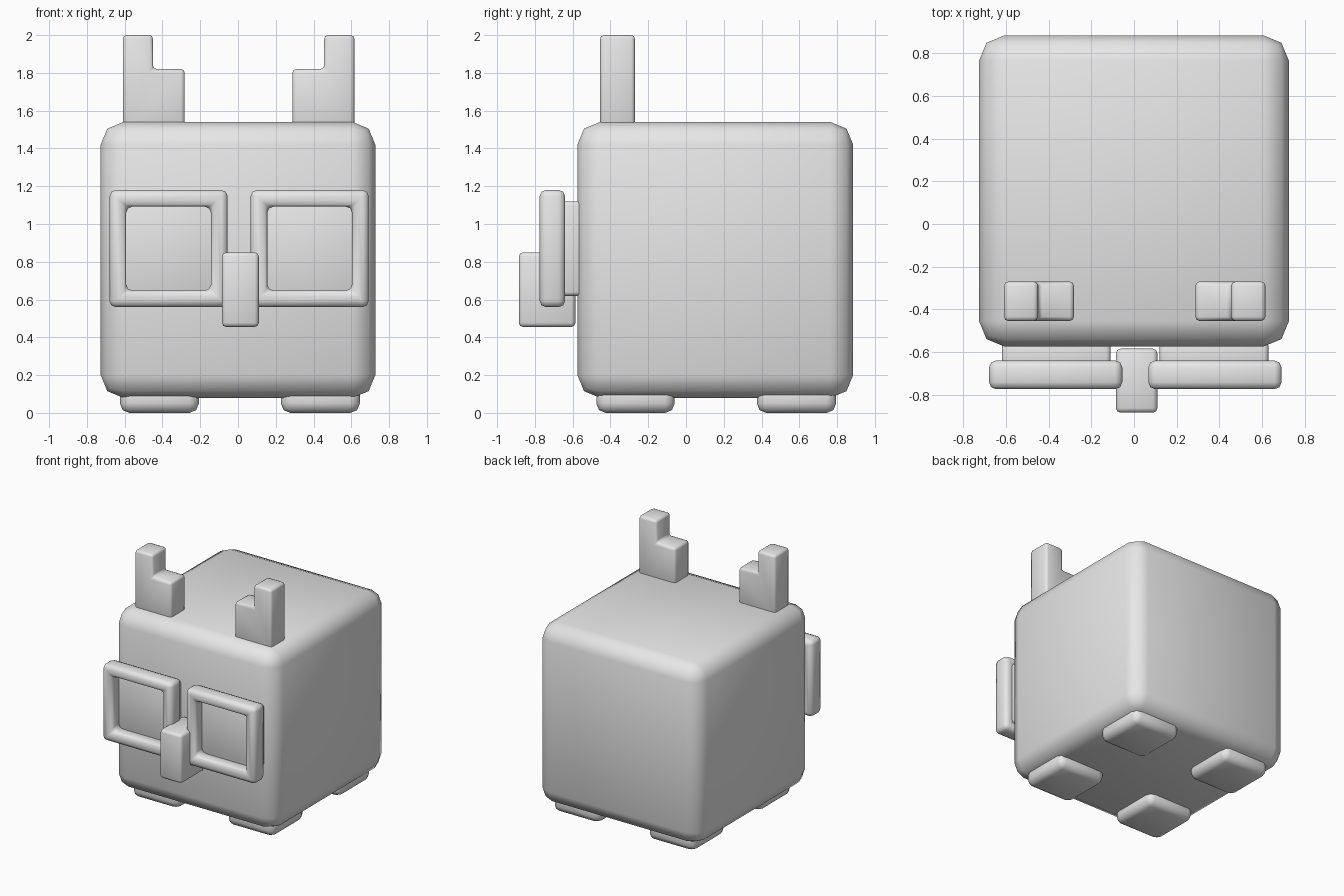
import bpy
import bmesh

cube = bpy.data.objects.get("Cube")
if cube:
    bpy.data.objects.remove(cube, do_unlink=True)

grey = bpy.data.materials.new("plain_grey")
grey.use_nodes = True
GREY = (0.8, 0.8, 0.8, 1)
grey.diffuse_color = GREY
grey.node_tree.nodes["Principled BSDF"].inputs["Base Color"].default_value = GREY


def finish(name, bm, bevel, segments):
    """Turn a bmesh into a smooth, bevelled object."""
    bmesh.ops.recalc_face_normals(bm, faces=bm.faces[:])
    for face in bm.faces:
        face.smooth = True
    mesh = bpy.data.meshes.new(name)
    bm.to_mesh(mesh)
    bm.free()
    mesh.materials.append(grey)
    obj = bpy.data.objects.new(name, mesh)
    bpy.context.collection.objects.link(obj)
    mod = obj.modifiers.new("soft_edges", "BEVEL")
    mod.width = bevel
    mod.segments = segments
    mod.limit_method = "ANGLE"
    return obj


def box(name, x, y, z, bevel, segments=2):
    bm = bmesh.new()
    bmesh.ops.create_cube(bm, size=1)
    for v in bm.verts:
        v.co = [r[0] if c < 0 else r[1] for c, r in zip(v.co, (x, y, z))]
    return finish(name, bm, bevel, segments)


def slab(name, outline, y, bevel, segments=2):
    """Extrude an x-z outline along y."""
    bm = bmesh.new()
    face = bm.faces.new([bm.verts.new((px, y[0], pz)) for px, pz in outline])
    ext = bmesh.ops.extrude_face_region(bm, geom=[face], use_keep_orig=True)
    for v in ext["geom"]:
        if isinstance(v, bmesh.types.BMVert):
            v.co.y = y[1]
    return finish(name, bm, bevel, segments)


def frame(name, x, y, z, border, bevel):
    """Square ring with an open middle."""
    bm = bmesh.new()

    def loop(depth, inset):
        a, b, c, d = x[0] + inset, x[1] - inset, z[0] + inset, z[1] - inset
        return [bm.verts.new((px, depth, pz)) for px, pz in ((a, c), (b, c), (b, d), (a, d))]

    loops = [loop(y[0], 0), loop(y[0], border), loop(y[1], border), loop(y[1], 0)]
    for k in range(4):
        p, q = loops[k], loops[(k + 1) % 4]
        for i in range(4):
            j = (i + 1) % 4
            bm.faces.new((p[i], p[j], q[j], q[i]))
    return finish(name, bm, bevel, 2)


def span(side, centre, inner, outer):
    return sorted((centre + side * inner, centre + side * outer))


# Head-shaped body and nose
box("body", (-0.727, 0.727), (-0.575, 0.885), (0.08, 1.54), 0.12)
box("nose", (-0.085, 0.11), (-0.885, -0.585), (0.455, 0.85), 0.022)

for side, word in ((-1, "right"), (1, "left")):
    # Stepped ears
    ear = [(0.285, 1.48), (0.613, 1.48), (0.613, 2.0), (0.453, 2.0), (0.453, 1.82), (0.285, 1.82)]
    slab(word + "_ear", [(0.003 + side * px, pz) for px, pz in ear], (-0.455, -0.27), 0.02)

    # Eye blocks and the rims around them
    box(word + "_eye", span(side, 0.005, 0.115, 0.625), (-0.68, -0.55), (0.62, 1.12), 0.02)
    frame(word + "_eye_rim", span(side, 0.006, 0.061, 0.686), (-0.775, -0.64), (0.56, 1.18), 0.088, 0.033)

    # Flat feet
    for end, y in (("front", (-0.475, -0.06)), ("back", (0.375, 0.795))):
        box(f"{end}_{word}_foot", span(side, 0.01, 0.217, 0.635), y, (0, 0.16), 0.05)
